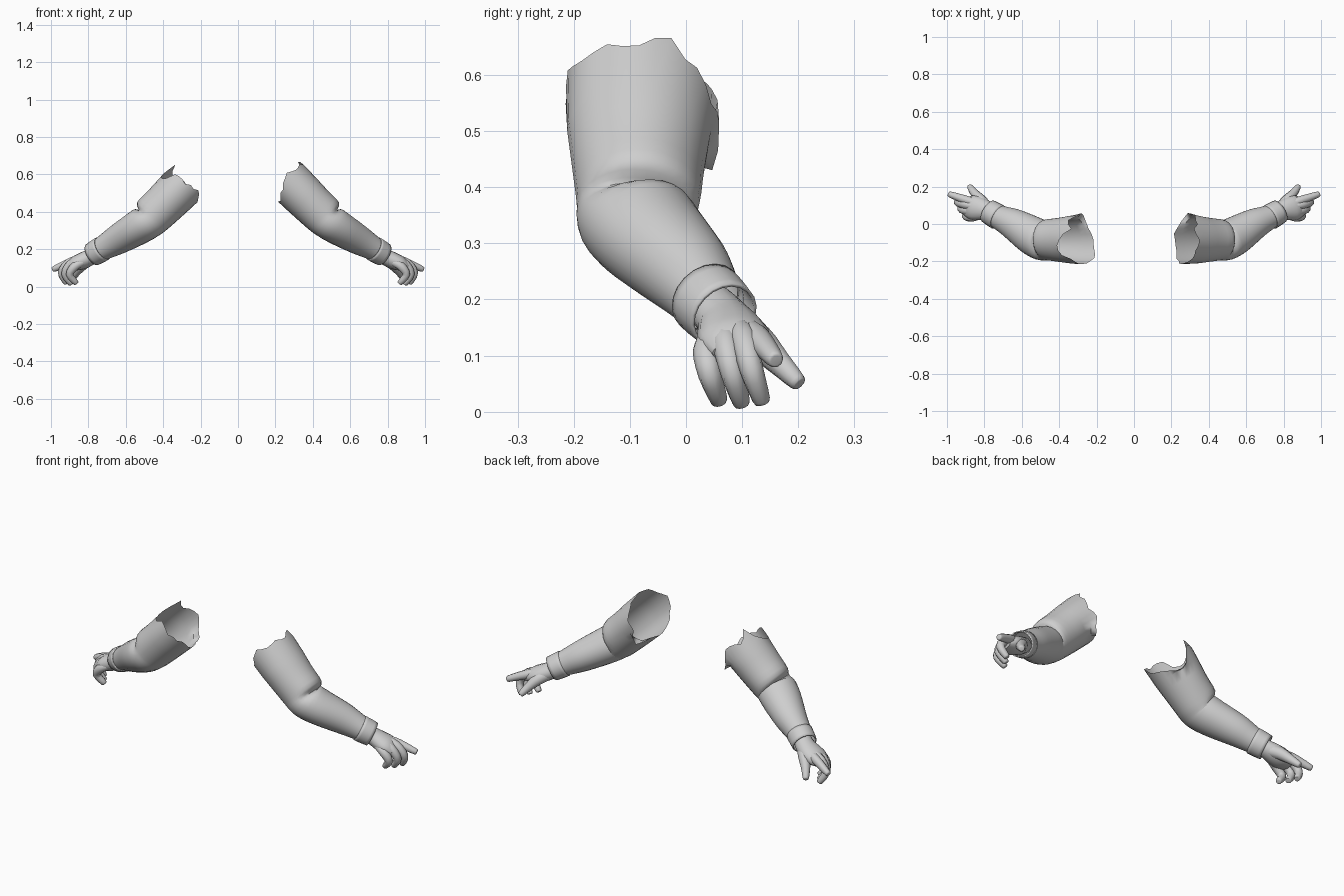
import bpy
import math
import random
from mathutils import Vector

cube = bpy.data.objects.get("Cube")
if cube:
    bpy.data.objects.remove(cube, do_unlink=True)
random.seed(4)

grey = bpy.data.materials.new("plain grey")
grey.use_nodes = True
grey.diffuse_color = (0.62, 0.62, 0.62, 1)
shader = next(n for n in grey.node_tree.nodes if n.type == 'BSDF_PRINCIPLED')
shader.inputs["Base Color"].default_value = grey.diffuse_color


def smooth_rings(rings, steps):
    """Catmull-Rom interpolation of position, radii and fold depth."""
    out = []
    last = len(rings) - 1
    for i in range(last):
        quad = [rings[max(i - 1, 0)], rings[i], rings[i + 1], rings[min(i + 2, last)]]
        for k in range(steps):
            t = k / steps
            out.append([b + 0.5 * t * (c - a + t * (2 * a - 5 * b + 4 * c - d
                        + t * (3 * (b - c) + d - a))) for a, b, c, d in zip(*quad)])
    return out + [list(rings[-1])]


def tube(name, rings, mirror, sides=16, steps=3, ref=(0, 0, 1), caps=True, tear=None):
    """Sweep ellipses along rings of (x, y, z, up radius, side radius, fold)."""
    rings = smooth_rings(rings, steps)
    centres = [Vector(r[:3]) for r in rings]
    verts, faces = [], []
    for i, (x, y, z, up_r, side_r, fold) in enumerate(rings):
        along = (centres[min(i + 1, len(rings) - 1)] - centres[max(i - 1, 0)]).normalized()
        side = along.cross(Vector(ref)).normalized()
        up = side.cross(along)
        for j in range(sides):
            a = math.tau * j / sides
            shrink = fold * max(0, math.cos(a + 0.4))
            flare, reach = 1, 0
            if tear and i == 0:
                k, f = int(j * len(tear) / sides), (j * len(tear) / sides) % 1
                p, q = tear[k], tear[(k + 1) % len(tear)]
                reach = p[0] * (1 - f) + q[0] * f + random.uniform(-0.014, 0.014)
                flare = p[1] * (1 - f) + q[1] * f
            v = centres[i] - along * reach
            v = v + up * math.cos(a) * (up_r - shrink) * flare
            v = v + side * math.sin(a) * (side_r - shrink) * flare
            verts.append((v.x * mirror, v.y, v.z))
    n = len(rings)
    for i in range(n - 1):
        for j in range(sides):
            k = (j + 1) % sides
            faces.append((i * sides + j, i * sides + k, (i + 1) * sides + k, (i + 1) * sides + j))
    if caps:
        faces.append(tuple(reversed(range(sides))))
        faces.append(tuple(range((n - 1) * sides, n * sides)))
    if mirror < 0:
        faces = [tuple(reversed(f)) for f in faces]
    mesh = bpy.data.meshes.new(name)
    mesh.from_pydata(verts, [], faces)
    mesh.materials.append(grey)
    mesh.shade_smooth()
    mesh.set_sharp_from_angle(angle=math.radians(50))
    obj = bpy.data.objects.new(name, mesh)
    bpy.context.collection.objects.link(obj)
    return obj


def digit(name, points, radii, mirror):
    """A finger with a rounded tip."""
    rings = [(*p, r, r, 0) for p, r in zip(points, radii)]
    end, before = Vector(points[-1]), Vector(points[-2])
    tip = end + (end - before).normalized() * 0.008
    rings.append((*tip, radii[-1] * 0.55, radii[-1] * 0.55, 0))
    tube(name, rings, mirror, sides=10, ref=(0, 1, 0))


SLEEVE = [
    (0.31, -0.083, 0.525, 0.118, 0.132, 0),
    (0.40, -0.085, 0.435, 0.112, 0.118, 0),
    (0.46, -0.087, 0.372, 0.104, 0.108, -0.008),
    (0.483, -0.088, 0.35, 0.098, 0.107, 0.026),
    (0.505, -0.083, 0.334, 0.095, 0.106, 0.002),
    (0.555, -0.055, 0.303, 0.09, 0.102, 0),
    (0.64, -0.003, 0.253, 0.08, 0.085, 0),
    (0.70, 0.026, 0.218, 0.069, 0.07, 0),
    (0.745, 0.046, 0.192, 0.06, 0.061, 0),
]
CUFF = [
    (0.725, 0.036, 0.203, 0.068, 0.069, 0),
    (0.752, 0.052, 0.187, 0.067, 0.068, 0),
    (0.779, 0.068, 0.171, 0.064, 0.065, 0),
]
PALM = [
    (0.745, 0.046, 0.187, 0.042, 0.046, 0),
    (0.785, 0.07, 0.16, 0.044, 0.052, 0),
    (0.83, 0.083, 0.138, 0.045, 0.064, 0),
    (0.87, 0.088, 0.123, 0.039, 0.064, 0),
    (0.905, 0.092, 0.105, 0.02, 0.045, 0),
]
# Each finger starts inside the palm, bends at the knuckle and ends at the tip
FINGERS = {
    "little_finger": [(0.83, 0.043, 0.13), (0.872, 0.036, 0.108),
                      (0.9, 0.043, 0.065), (0.868, 0.058, 0.022)],
    "ring_finger": [(0.84, 0.07, 0.148), (0.893, 0.071, 0.122),
                    (0.925, 0.083, 0.068), (0.895, 0.098, 0.018)],
    "middle_finger": [(0.84, 0.092, 0.152), (0.902, 0.104, 0.128),
                      (0.943, 0.117, 0.075), (0.92, 0.134, 0.022)],
    "index_finger": [(0.825, 0.1, 0.15), (0.88, 0.122, 0.135),
                     (0.935, 0.141, 0.115), (0.984, 0.158, 0.094)],
    "thumb": [(0.785, 0.085, 0.15), (0.82, 0.128, 0.125),
              (0.853, 0.165, 0.088), (0.877, 0.198, 0.054)],
}
# Torn shoulder edge, from the top round the front: how far each tooth reaches
TEARS = {
    "left": [.07, .08, .08, .08, .06, .04, .02, .02, .0, -.05, .02, .0, .04, .09],
    "right": [-.01, -.03, .02, .04, .04, .05, .03, .01, .0, -.04, .03, .05, .02, .06],
}

for label, mirror in (("left", 1), ("right", -1)):
    # Torn teeth at the lower back curl outward
    tear = [(reach, {9: 1.25, 10: 1.1}.get(i, 1)) for i, reach in enumerate(TEARS[label])]
    tube(label + "_sleeve", SLEEVE, mirror, sides=28, caps=False, tear=tear)
    cuff = tube(label + "_cuff", CUFF, mirror, sides=20, steps=2, caps=False)
    hem = cuff.modifiers.new("hem", 'SOLIDIFY')
    hem.thickness = 0.006
    hem.offset = -1
    # Hand
    tube(label + "_palm", PALM, mirror)
    for name, points in FINGERS.items():
        thick = (0.034, 0.031, 0.023, 0.016) if name == "thumb" else (0.02, 0.024, 0.021, 0.016)
        digit(label + "_" + name, points, thick, mirror)
